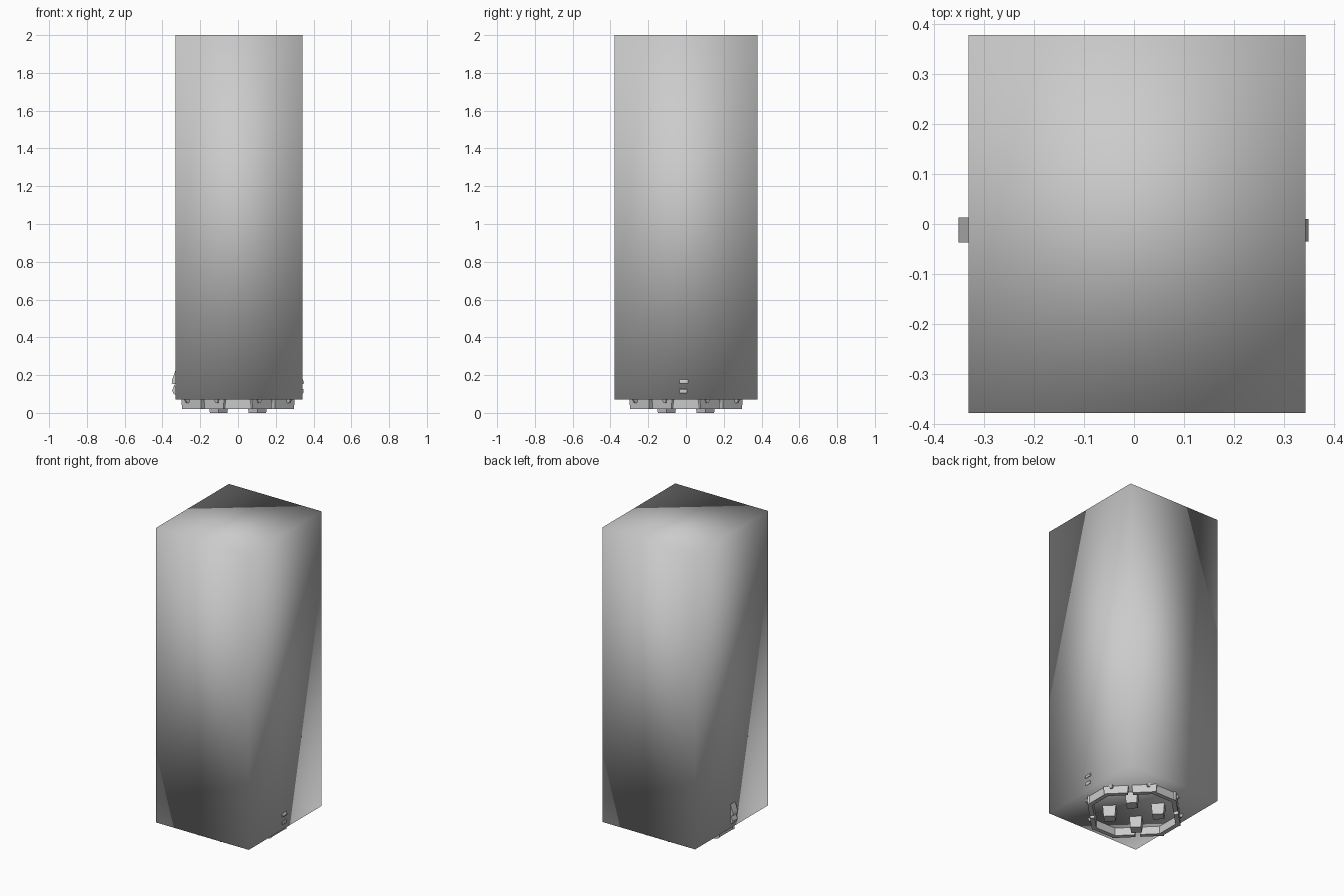
import bpy, bmesh, math
from mathutils import Matrix, Vector

cube = bpy.data.objects.get("Cube")
if cube:
    bpy.data.objects.remove(cube, do_unlink=True)

grey = bpy.data.materials.new("plain grey")
grey.use_nodes = True
colour = (0.6, 0.6, 0.6, 1)
grey.diffuse_color = colour
grey.node_tree.nodes["Principled BSDF"].inputs["Base Color"].default_value = colour


def finish(name, bm, smooth=False):
    bmesh.ops.recalc_face_normals(bm, faces=bm.faces)
    mesh = bpy.data.meshes.new(name)
    for face in bm.faces:
        face.smooth = smooth
    bm.to_mesh(mesh)
    bm.free()
    mesh.materials.append(grey)
    obj = bpy.data.objects.new(name, mesh)
    bpy.context.collection.objects.link(obj)
    return obj


def block(bm, centre, size, angle=0.0, taper=1.0):
    """Box turned about z, with its lower end scaled by taper."""
    verts = bmesh.ops.create_cube(bm, size=1)["verts"]
    for v in verts:
        k = taper if v.co.z < 0 else 1
        v.co = Vector((v.co.x * size[0] * k, v.co.y * size[1] * k, v.co.z * size[2]))
    turn = Matrix.Translation(centre) @ Matrix.Rotation(angle, 4, "Z")
    bmesh.ops.transform(bm, matrix=turn, verts=verts)


def prism(bm, outline, y0, y1):
    """Extrude an x-z outline along y."""
    face = bm.faces.new([bm.verts.new((x, y0, z)) for x, z in outline])
    out = bmesh.ops.extrude_face_region(bm, geom=[face])["geom"]
    verts = [g for g in out if isinstance(g, bmesh.types.BMVert)]
    bmesh.ops.translate(bm, vec=(0, y1 - y0, 0), verts=verts)


# Tall main body, softly shaded across its edges
bm = bmesh.new()
block(bm, (0.006, 0, 1.035), (0.673, 0.755, 1.93))
finish("main_body", bm, smooth=True)

# Broken ring of plates under the body: two per diagonal side, one per corner
bm = bmesh.new()
for i in range(4):
    side = math.radians(45 + 90 * i)
    out = Vector((math.cos(side), math.sin(side), 0))
    along = Vector((-out.y, out.x, 0))
    for s in (-1, 1):
        block(bm, out * 0.25 + along * s * 0.085 + Vector((0, 0, 0.047)),
              (0.03, 0.15, 0.055), side, 0.93)
    corner = side + math.pi / 4
    tip = Vector((math.cos(corner), math.sin(corner), 0))
    block(bm, tip * 0.275 + Vector((0, 0, 0.047)), (0.03, 0.16, 0.055), corner, 0.95)
finish("base_ring", bm)

# Small studs where the ring sides meet
bm = bmesh.new()
for i in range(8):
    a = math.radians(22.5 + 45 * i)
    block(bm, (0.29 * math.cos(a), 0.29 * math.sin(a), 0.063),
          (0.03, 0.025, 0.022), a, 0.5)
finish("ring_studs", bm)

# Four short feet inside the ring
bm = bmesh.new()
for i in range(4):
    a = math.radians(45 + 90 * i)
    block(bm, (0.145 * math.cos(a), 0.145 * math.sin(a), 0.037),
          (0.08, 0.075, 0.074), a, 0.85)
finish("inner_feet", bm)

# Little lugs low on the two sides
bm = bmesh.new()
prism(bm, [(0.33, 0.15), (0.349, 0.155), (0.349, 0.165), (0.338, 0.185)], -0.035, 0.01)
prism(bm, [(0.33, 0.10), (0.347, 0.105), (0.347, 0.125), (0.33, 0.135)], -0.035, 0.005)
finish("left_lugs", bm)

bm = bmesh.new()
prism(bm, [(-0.32, 0.15), (-0.351, 0.155), (-0.349, 0.175), (-0.325, 0.24)], -0.037, 0.013)
prism(bm, [(-0.32, 0.095), (-0.341, 0.10), (-0.349, 0.12), (-0.335, 0.15)], -0.037, 0.013)
finish("right_lugs", bm)
